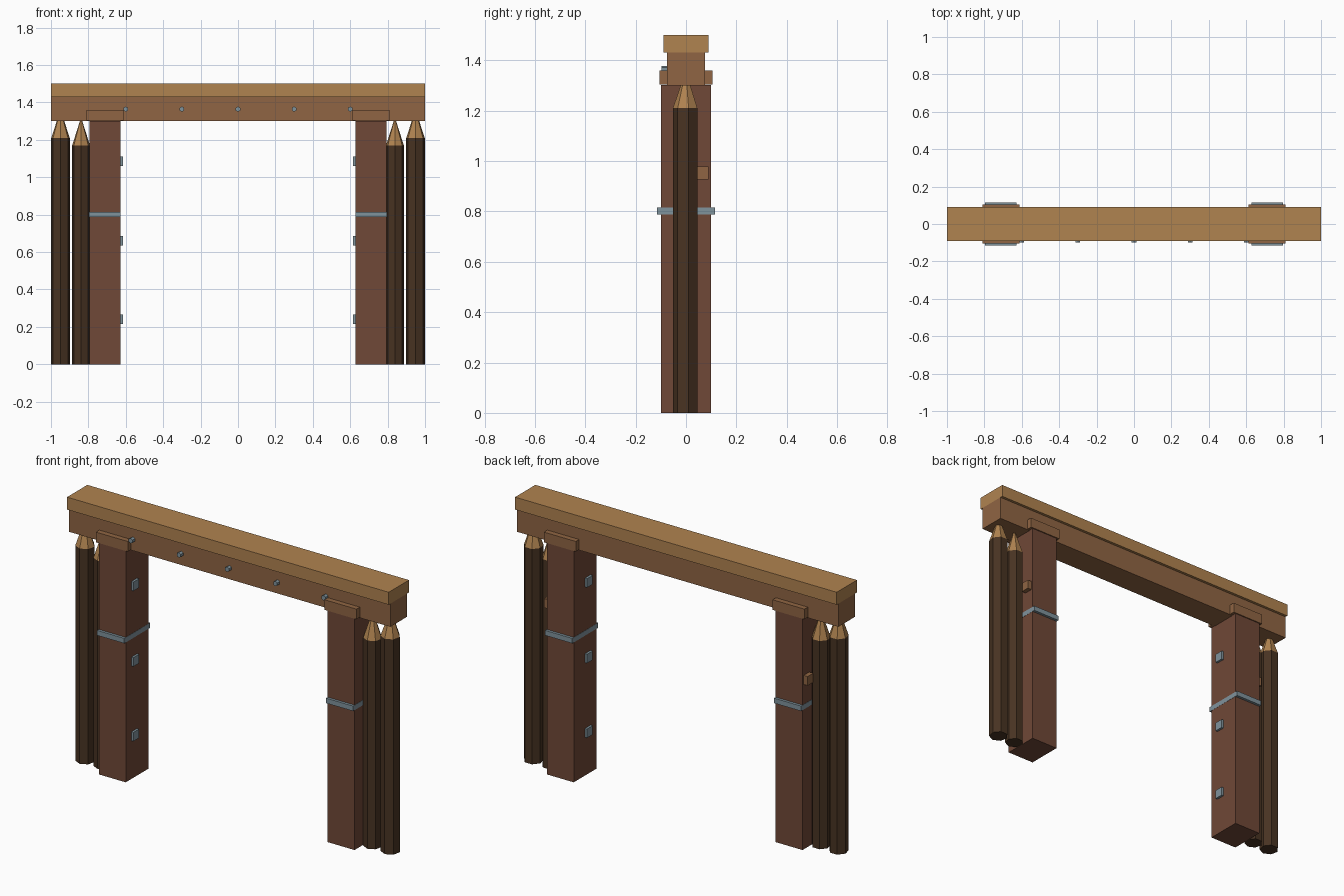
import bpy
import math
from mathutils import Matrix

cube = bpy.data.objects.get("Cube")
if cube:
    bpy.data.objects.remove(cube, do_unlink=True)


def material(name, *srgb):
    linear = [((c / 255 + 0.055) / 1.055) ** 2.4 for c in srgb] + [1]
    mat = bpy.data.materials.new(name)
    mat.use_nodes = True
    mat.diffuse_color = linear
    mat.node_tree.nodes["Principled BSDF"].inputs["Base Color"].default_value = linear
    return mat


pale_wood = material("pale wood", 176, 131, 80)
beam_wood = material("beam wood", 144, 101, 67)
red_wood = material("red brown wood", 112, 72, 55)
bark = material("dark bark", 72, 51, 34)
metal = material("grey metal", 128, 147, 156)


def box(name, mat, x, y, z):
    """Box from (low, high) ranges on each axis."""
    spans = (x, y, z)
    bpy.ops.mesh.primitive_cube_add(size=1)
    obj = bpy.context.object
    obj.name = name
    obj.data.transform(Matrix.Diagonal([abs(b - a) for a, b in spans] + [1]))
    obj.location = [(a + b) / 2 for a, b in spans]
    obj.data.materials.append(mat)
    return obj


def stake(name, x, radius, shoulder):
    """Seven-sided stake with a sharpened pale tip."""
    tip = 0.15
    for part, mat, r2, base, depth in (
        ("pole", bark, radius, 0, shoulder),
        ("tip", pale_wood, 0, shoulder, tip),
    ):
        bpy.ops.mesh.primitive_cone_add(
            vertices=7, radius1=radius, radius2=r2, depth=depth,
            location=(x, -0.001, base + depth / 2), rotation=(0, 0, math.pi))
        obj = bpy.context.object
        obj.name = f"{name}_{part}"
        obj.data.materials.append(mat)


# Lintel beam and its wider cap
box("lintel_beam", beam_wood, (-1, 1), (-0.075, 0.075), (1.3, 1.43))
box("lintel_cap", pale_wood, (-1, 1), (-0.09, 0.09), (1.43, 1.5))

# Row of bolts along the front of the beam
for i in range(5):
    bpy.ops.mesh.primitive_cylinder_add(
        vertices=6, radius=0.014, depth=0.03,
        location=(0.3 * (i - 2), -0.083, 1.364), rotation=(math.pi / 2, 0, 0))
    bolt = bpy.context.object
    bolt.name = f"beam_bolt_{i + 1}"
    bolt.rotation_euler.y = math.pi / 6 * 0
    bolt.data.materials.append(metal)

# Gate posts with their fittings and stakes
for side, s in (("left", 1), ("right", -1)):
    def xs(a, b):
        return (s * a, s * b)

    box(f"{side}_post", red_wood, xs(0.628, 0.795), (-0.1, 0.1), (0, 1.302))
    box(f"{side}_post_collar", beam_wood, xs(0.612, 0.81), (-0.105, 0.105), (1.303, 1.36))
    box(f"{side}_post_strap", metal, xs(0.627, 0.796), (-0.115, 0.115), (0.787, 0.815))
    box(f"{side}_cleat", beam_wood, xs(0.78, 0.82), (0.04, 0.09), (0.927, 0.978))

    # Hinge plates on the inner face
    for i, z in enumerate((0.24, 0.66, 1.085)):
        box(f"{side}_hinge_plate_{i + 1}", metal, xs(0.615, 0.64),
            (-0.05, 0), (z - 0.025, z + 0.025))

    stake(f"{side}_outer_stake", s * 0.949, 0.051, 1.21)
    stake(f"{side}_inner_stake", s * 0.839, 0.049, 1.17)
